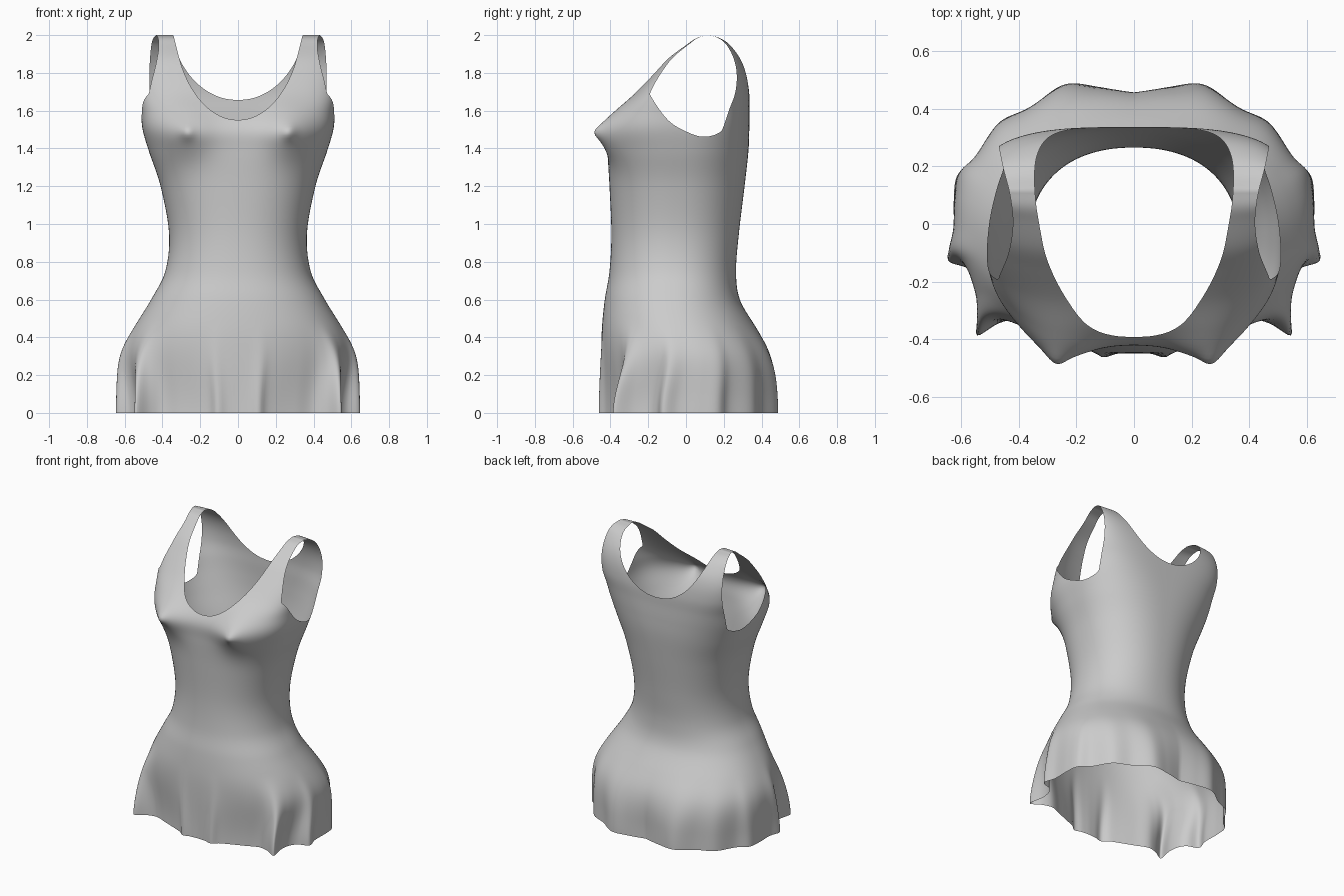
import bpy
import bmesh
from math import sin, cos, pi
from mathutils import Vector

if "Cube" in bpy.data.objects:
    bpy.data.objects.remove(bpy.data.objects["Cube"])

COLUMNS = 240
STEPS = 7

# Body sections: height, half width, front y, back y, squareness
SECTIONS = [
    (0, .61, -.445, .47, 2.2), (.15, .63, -.45, .475, 2.2),
    (.3, .615, -.45, .44, 2.2), (.45, .55, -.445, .37, 2.2),
    (.6, .46, -.43, .285, 2.2), (.75, .385, -.405, .265, 2.2),
    (.95, .365, -.395, .28, 2.2), (1.2, .41, -.405, .31, 2.3),
    (1.38, .47, -.415, .33, 2.5), (1.5, .505, -.415, .335, 2.8),
    (1.6, .515, -.355, .335, 3.2), (1.7, .53, -.262, .335, 3.6),
    (1.8, .53, -.17, .32, 4), (1.88, .53, -.095, .29, 4),
    (1.95, .53, 0, .235, 4), (1.985, .53, .055, .18, 4),
    (2, .53, .115, .115, 4)]

# Half of the folded hem, from front centre to back centre
HEM = [(0, -.445), (.06, -.45), (.11, -.462), (.15, -.43), (.22, -.4),
       (.31, -.365), (.4, -.33), (.47, -.345), (.545, -.385), (.53, -.28),
       (.54, -.2), (.575, -.155), (.645, -.125), (.625, -.04), (.625, .08),
       (.612, .17), (.55, .225), (.47, .35), (.36, .405), (.24, .484),
       (.12, .475), (0, .45)]

# Armhole lower edge (y, z) and strap outer edge (y, x)
ARM_LOW = [(-.3, 1.9), (-.2, 1.7), (-.1, 1.555), (0, 1.49), (.1, 1.462),
           (.2, 1.5), (.27, 1.6), (.3, 1.72), (.34, 1.9)]
STRAP_OUT = [(-.25, .485), (-.19, .47), (-.1, .435), (0, .42), (.1, .43),
             (.2, .455), (.3, .475)]


def curve(keys, points, t):
    """Smooth curve through the points at the given keys."""
    t = min(max(t, keys[0]), keys[-1])
    last = len(keys) - 1
    i = max(k for k in range(last) if keys[k] <= t or k == 0)

    def slope(k):
        a, b = max(k - 1, 0), min(k + 1, last)
        return (points[b] - points[a]) / (keys[b] - keys[a])

    d = keys[i + 1] - keys[i]
    u = (t - keys[i]) / d
    ease = u * u * (3 - 2 * u)
    return (points[i] * (1 - ease) + points[i + 1] * ease
            + slope(i) * (d * u * (1 - u) ** 2)
            - slope(i + 1) * (d * u * u * (1 - u)))


def lookup(table, t):
    return curve([p[0] for p in table], [p[1] for p in table], t)


def smooth(u):
    u = min(max(u, 0), 1)
    return u * u * (3 - 2 * u)


def power(v, e):
    return abs(v) ** e * (1 if v >= 0 else -1)


# Hem curve keyed by its length
hem_points = [Vector(p) for p in HEM]
hem_keys = [0]
for p, q in zip(hem_points, hem_points[1:]):
    hem_keys.append(hem_keys[-1] + (q - p).length)


def hem_at(angle):
    side = 1 if angle <= pi else -1
    part = angle if angle <= pi else 2 * pi - angle
    p = curve(hem_keys, hem_points, part / pi * hem_keys[-1])
    return Vector((side * p.x, p.y))


hem_ring = [hem_at(2 * pi * c / COLUMNS) for c in range(COLUMNS)]


def surface_point(row, column):
    z, w, front, back, n = row
    a = 2 * pi * column / COLUMNS
    x = w * power(sin(a), 2 / n)
    y = (front + back) / 2 - (back - front) / 2 * power(cos(a), 2 / n)
    # Skirt folds fade in towards the hem
    fold = smooth((.5 - z) / .5)
    x += (hem_ring[column].x - x) * fold
    y += (hem_ring[column].y - y) * fold
    # Bust
    if cos(a) > 0:
        r2 = (abs(x) - .27) ** 2 + (z - 1.485) ** 2
        y -= .068 * 2.718 ** (-r2 / .016) + .025 * 2.718 ** (-r2 / .0016)
    return Vector((x, y, z))


def neck_opening(p):
    back = smooth((p.y + .1) / .4)
    a = .34 + .02 * back
    b = .55 - .105 * back
    return 1 - (p.x / a) ** 2 - ((p.z - 2.1) / b) ** 2


def arm_opening(p):
    if p.z < 1.4:
        return -1
    return min(p.z - lookup(ARM_LOW, p.y), abs(p.x) - lookup(STRAP_OUT, p.y))


def cut_opening(bm, rule):
    """Cut the sheet along rule = 0 and remove the positive side."""
    value = {v: rule(v.co) for v in bm.verts}
    rim = set()
    for e in list(bm.edges):
        a, b = e.verts
        if value[a] * value[b] < 0:
            t = value[a] / (value[a] - value[b])
            rim.add(bmesh.utils.edge_split(e, a, t)[1])
    for f in list(bm.faces):
        ends = [v for v in f.verts if v in rim]
        if len(ends) == 2:
            bmesh.utils.face_split(f, ends[0], ends[1])
    gone = [v for v in bm.verts if v not in rim and value[v] > 0]
    bmesh.ops.delete(bm, geom=gone, context='VERTS')


# Dress sheet
bm = bmesh.new()
section_points = [Vector(s) for s in SECTIONS]
section_keys = list(range(len(SECTIONS)))
rings = []
for i in range((len(SECTIONS) - 1) * STEPS + 1):
    row = curve(section_keys, section_points, i / STEPS)
    rings.append([bm.verts.new(surface_point(row, c)) for c in range(COLUMNS)])
for low, high in zip(rings, rings[1:]):
    for c in range(COLUMNS):
        d = (c + 1) % COLUMNS
        bm.faces.new((low[c], low[d], high[d], high[c]))
cut_opening(bm, neck_opening)
cut_opening(bm, arm_opening)
bmesh.ops.remove_doubles(bm, verts=bm.verts, dist=.0005)
bmesh.ops.recalc_face_normals(bm, faces=bm.faces)
mesh = bpy.data.meshes.new("dress")
bm.to_mesh(mesh)
bm.free()
dress = bpy.data.objects.new("dress", mesh)
bpy.context.collection.objects.link(dress)

# Plain grey cloth
cloth = bpy.data.materials.new("light grey cloth")
cloth.use_nodes = True
grey = (.6, .6, .6, 1)
cloth.diffuse_color = grey
cloth.node_tree.nodes["Principled BSDF"].inputs["Base Color"].default_value = grey
mesh.materials.append(cloth)
for polygon in mesh.polygons:
    polygon.use_smooth = True
